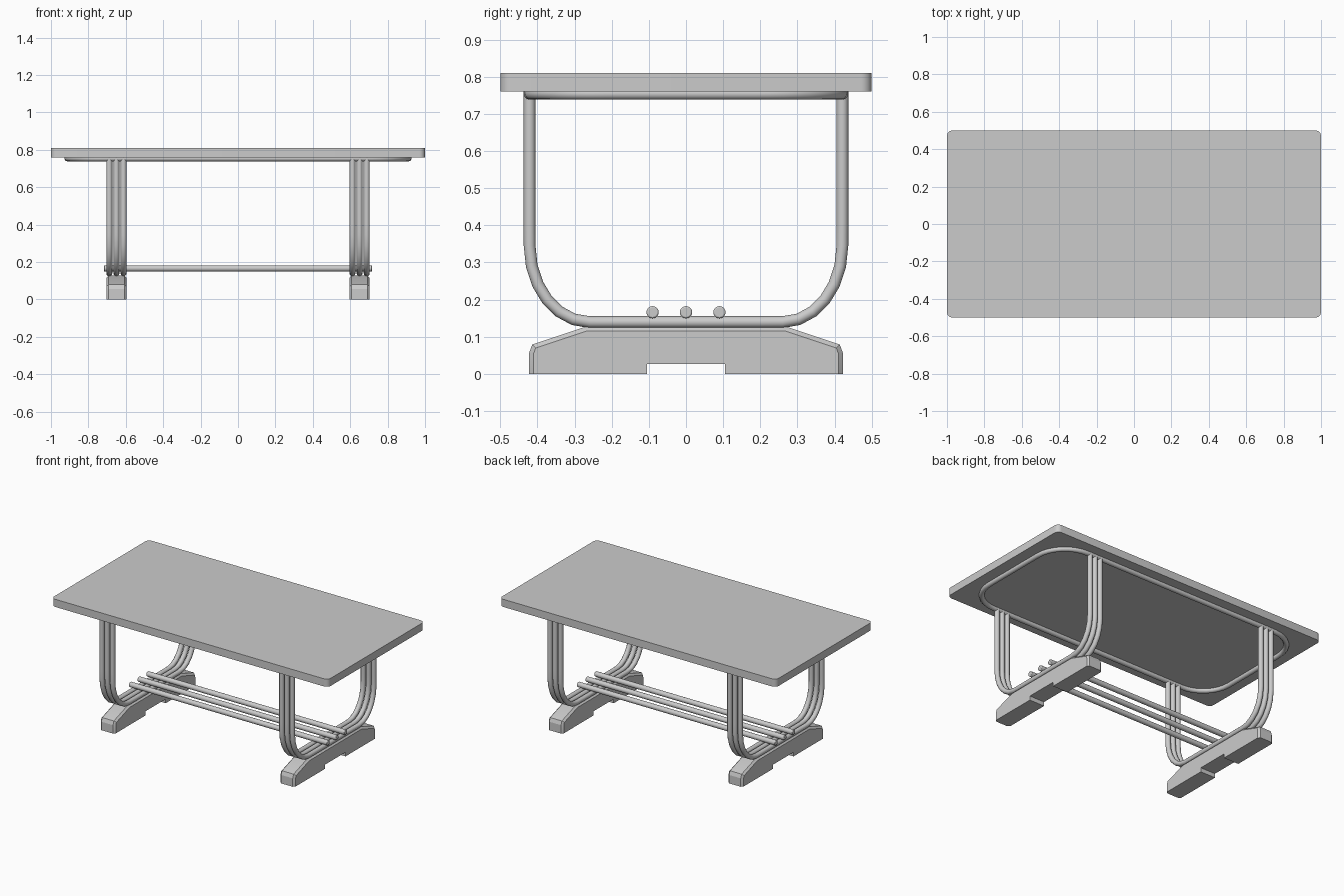
import bpy, bmesh, math

if "Cube" in bpy.data.objects:
    bpy.data.objects.remove(bpy.data.objects["Cube"])

R = 0.0158  # tube radius


def finish(obj, angle=35):
    bpy.ops.object.select_all(action='DESELECT')
    obj.select_set(True)
    bpy.context.view_layer.objects.active = obj
    if obj.type == 'CURVE':
        bpy.ops.object.convert(target='MESH')
        obj = bpy.context.view_layer.objects.active
    bpy.ops.object.shade_smooth_by_angle(angle=math.radians(angle))
    return obj


def tube(name, points, cyclic=False, res=6):
    """Round tube through bezier points: (position, left handle, right handle)."""
    cu = bpy.data.curves.new(name, 'CURVE')
    cu.dimensions = '3D'
    cu.bevel_depth = R
    cu.bevel_resolution = 4
    cu.resolution_u = res
    cu.use_fill_caps = True
    sp = cu.splines.new('BEZIER')
    sp.bezier_points.add(len(points) - 1)
    for bp, (co, hl, hr) in zip(sp.bezier_points, points):
        bp.handle_left_type = bp.handle_right_type = 'FREE'
        bp.co, bp.handle_left, bp.handle_right = co, hl, hr
    sp.use_cyclic_u = cyclic
    obj = bpy.data.objects.new(name, cu)
    bpy.context.collection.objects.link(obj)
    return finish(obj)


def prism(name, profile, axis_vec):
    """Extrude a closed 3D profile along a vector."""
    bm = bmesh.new()
    face = bm.faces.new([bm.verts.new(p) for p in profile])
    ext = bmesh.ops.extrude_face_region(bm, geom=[face])
    bmesh.ops.translate(bm, vec=axis_vec,
                        verts=[v for v in ext['geom'] if isinstance(v, bmesh.types.BMVert)])
    bmesh.ops.recalc_face_normals(bm, faces=bm.faces)
    return bm


def to_object(name, bm, angle=35):
    me = bpy.data.meshes.new(name)
    bm.to_mesh(me)
    bm.free()
    obj = bpy.data.objects.new(name, me)
    bpy.context.collection.objects.link(obj)
    return finish(obj, angle)


# Tabletop with rounded corners
rc = 0.03
outline = []
for i, (sx, sy) in enumerate([(1, 1), (-1, 1), (-1, -1), (1, -1)]):
    for k in range(7):
        a = math.radians(90 * i + 15 * k)
        outline.append((sx * (1 - rc) + rc * math.cos(a),
                        sy * (0.5 - rc) + rc * math.sin(a), 0.76))
to_object("tabletop", prism("tabletop", outline, (0, 0, 0.05)))

# Tubular ring under the top
hx, hy, r, z, k = 0.912, 0.421, 0.2, 0.754, 0.2 * 0.448
ring = []
for sx, sy in [(1, 1), (-1, 1), (-1, -1), (1, -1)]:
    on_x = (sx * hx, sy * (hy - r), z)      # end of the short side
    on_y = (sx * (hx - r), sy * hy, z)      # end of the long side
    px = (on_x, (sx * hx, sy * (hy - r - 0.05), z), (sx * hx, sy * (hy - k), z))
    py = (on_y, (sx * (hx - k), sy * hy, z), (sx * (hx - r - 0.05), sy * hy, z))
    if sx * sy > 0:
        ring += [px, py]
    else:
        ring += [(py[0], py[2], py[1]), (px[0], px[2], px[1])]
tube("under_top_ring", ring, cyclic=True, res=8)

# Foot profile in y, z
half = [(0.105, 0.027), (0.105, 0), (0.423, 0), (0.423, 0.055), (0.414, 0.079), (0.27, 0.127)]
foot_profile = half + [(-y, zz) for y, zz in reversed(half)]

for side, s in (("left", -1), ("right", 1)):
    # Three U-shaped leg tubes
    for n, dx in enumerate((-0.038, 0, 0.038)):
        x = s * 0.65 + dx
        y0, y1, zb, zt = 0.421, 0.26, 0.1395, 0.345
        ky, kz = (y0 - y1) * 0.448, (zt - zb) * 0.448
        leg = []
        for sy in (-1, 1):
            top = ((x, sy * y0, 0.762), (x, sy * y0, 0.762), (x, sy * y0, 0.70))
            low = ((x, sy * y0, zt), (x, sy * y0, zt + 0.1), (x, sy * y0, zb + kz))
            bot = ((x, sy * y1, zb), (x, sy * (y0 - ky), zb), (x, sy * 0.15, zb))
            part = [top, low, bot]
            if sy > 0:
                part = [(c, b, a) for c, a, b in reversed(part)]
            leg += part
        tube(f"{side}_leg_tube_{n + 1}", leg)

    # Chamfered foot
    xf = s * 0.65 - 0.054
    bm = prism("foot", [(xf, y, zz) for y, zz in foot_profile], (0.108, 0, 0))
    rim = [e for e in bm.edges
           if abs(e.verts[0].co.x - e.verts[1].co.x) < 1e-5
           and min(abs(v.co.y) for v in e.verts) > 0.26
           and max(v.co.z for v in e.verts) > 0.05]
    bmesh.ops.bevel(bm, geom=rim, offset=0.012, segments=1, affect='EDGES')
    to_object(f"{side}_foot", bm, 20)

# Stretcher rods
for n, y in enumerate((-0.09, 0, 0.09)):
    bpy.ops.mesh.primitive_cylinder_add(vertices=20, radius=0.0165, depth=1.434,
                                        location=(0, y, 0.166), rotation=(0, math.pi / 2, 0))
    rod = bpy.context.object
    rod.name = f"stretcher_rod_{n + 1}"
    bev = rod.modifiers.new("rounded_ends", 'BEVEL')
    bev.width, bev.segments, bev.limit_method = 0.004, 2, 'ANGLE'
    bev.angle_limit = math.radians(50)
    finish(rod)
